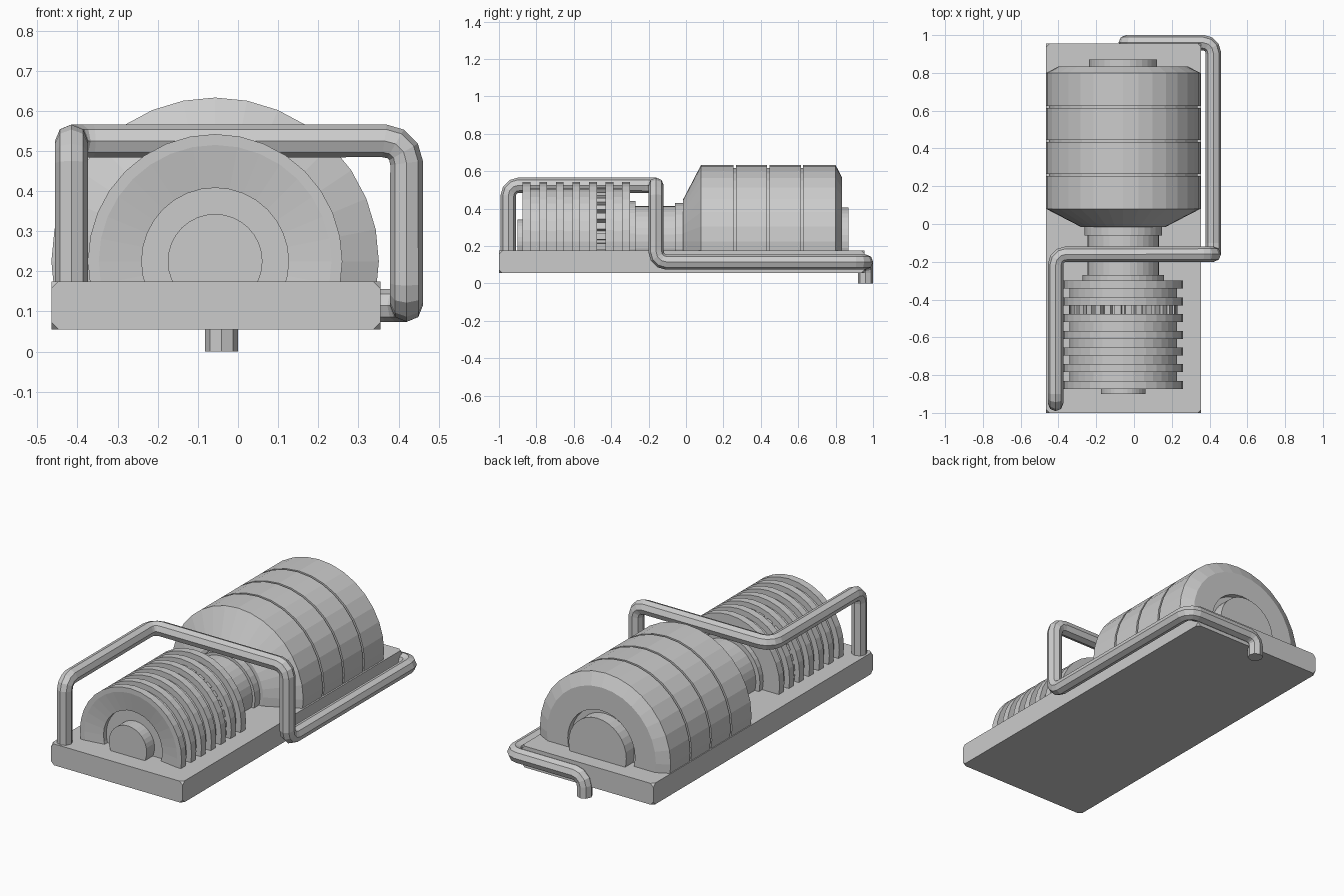
import bpy, bmesh, math
from mathutils import Vector, Matrix

if "Cube" in bpy.data.objects:
    bpy.data.objects.remove(bpy.data.objects["Cube"])

AX, AZ = -0.057, 0.225      # shared axis of the round parts
CUT = 0.16                  # round parts are sunk into the base to here


def finish(bm, name):
    me = bpy.data.meshes.new(name)
    bm.to_mesh(me)
    bm.free()
    ob = bpy.data.objects.new(name, me)
    bpy.context.collection.objects.link(ob)
    return ob


def trim(bm):
    bmesh.ops.recalc_face_normals(bm, faces=bm.faces[:])
    bmesh.ops.bisect_plane(bm, geom=bm.verts[:] + bm.edges[:] + bm.faces[:],
                           plane_co=(0, 0, CUT), plane_no=(0, 0, 1), clear_inner=True)


def lathe(name, profile, sides=32):
    """Spin (radius, y) points about the shared axis."""
    bm = bmesh.new()
    rings = []
    for r, y in profile:
        if r == 0:
            rings.append([bm.verts.new((AX, y, AZ))] * sides)
        else:
            rings.append([bm.verts.new((AX + r * math.sin(a), y, AZ + r * math.cos(a)))
                          for a in (2 * math.pi * i / sides for i in range(sides))])
    for p, q in zip(rings, rings[1:]):
        for i in range(sides):
            j = (i + 1) % sides
            vs = list(dict.fromkeys((p[i], p[j], q[j], q[i])))
            bm.faces.new(vs)
    trim(bm)
    return finish(bm, name)


# Base slab with clipped corners
bm = bmesh.new()
bmesh.ops.create_cube(bm, size=1, matrix=Matrix.Translation((-0.055, -0.0225, 0.115))
                      @ Matrix.Diagonal((0.82, 1.955, 0.12, 1)))
bmesh.ops.bevel(bm, geom=bm.verts[:], offset=0.018, segments=1, affect='VERTICES')
finish(bm, "base")

# Large drum: front cone, grooved body, rear chamfer with recess and stub
R = 0.408
drum = [(0, -0.015), (0.225, -0.015), (R, 0.08)]
for y in (0.26, 0.44, 0.62):
    drum += [(R, y - 0.006), (R - 0.015, y - 0.006), (R - 0.015, y + 0.006), (R, y + 0.006)]
drum += [(R, 0.80), (0.34, 0.835), (0.21, 0.835), (0.21, 0.80),
         (0.18, 0.80), (0.18, 0.87), (0, 0.87)]
lathe("large_drum", drum)

# Neck joining the drum to the finned cylinder
lathe("neck", [(0, 0.0), (0.205, 0.0), (0.205, -0.06), (0.19, -0.06), (0.19, -0.27),
               (0.215, -0.27), (0.215, -0.31), (0, -0.31)])

# Finned cylinder: dished front, core and seven fins
fins = [(0, -0.90), (0.118, -0.90), (0.118, -0.83), (0.183, -0.83), (0.183, -0.855),
        (0.29, -0.873)]
for i in range(7):
    y = -0.873 + 0.0885 * i
    inner = 0.25 if i == 4 else 0.285
    fins += [(0.317, y), (0.317, y + 0.042)]
    if i < 6:
        fins += [(inner, y + 0.042), (inner, y + 0.0885)]
fins += [(0, -0.30)]
lathe("finned_cylinder", fins)

# Teeth in the deeper gap between two fins
bm = bmesh.new()
for i in range(32):
    m = (Matrix.Translation((AX, -0.4535, AZ)) @ Matrix.Rotation(2 * math.pi * (i + 0.5) / 32, 4, 'Y')
         @ Matrix.Translation((0, 0, 0.265)) @ Matrix.Diagonal((0.034, 0.056, 0.045, 1)))
    bmesh.ops.create_cube(bm, size=1, matrix=m)
trim(bm)
finish(bm, "gap_teeth")

# Bent pipe with rounded corners
path = [Vector(p) for p in (
    (-0.415, -0.95, 0.16), (-0.415, -0.95, 0.525), (-0.415, -0.16, 0.525),
    (0.42, -0.16, 0.525), (0.42, -0.16, 0.115), (0.42, 0.96, 0.115),
    (-0.041, 0.96, 0.115), (-0.041, 0.96, 0.0))]
BEND = 0.055
pts = [path[0]]
for a, b, c in zip(path, path[1:], path[2:]):
    d1, d2 = (b - a).normalized(), (c - b).normalized()
    centre = b - d1 * BEND + d2 * BEND
    for k in range(4):
        t = math.pi / 2 * k / 3
        pts.append(centre + BEND * (d1 * math.sin(t) - d2 * math.cos(t)))
pts.append(path[-1])
cu = bpy.data.curves.new("pipe", 'CURVE')
cu.dimensions = '3D'
cu.bevel_depth = 0.041
cu.bevel_resolution = 2
cu.use_fill_caps = True
sp = cu.splines.new('POLY')
sp.points.add(len(pts) - 1)
for p, co in zip(sp.points, pts):
    p.co = (*co, 1)
sp.use_smooth = False
pipe = bpy.data.objects.new("pipe", cu)
bpy.context.collection.objects.link(pipe)
bpy.context.view_layer.objects.active = pipe
pipe.select_set(True)
bpy.ops.object.convert(target='MESH')
